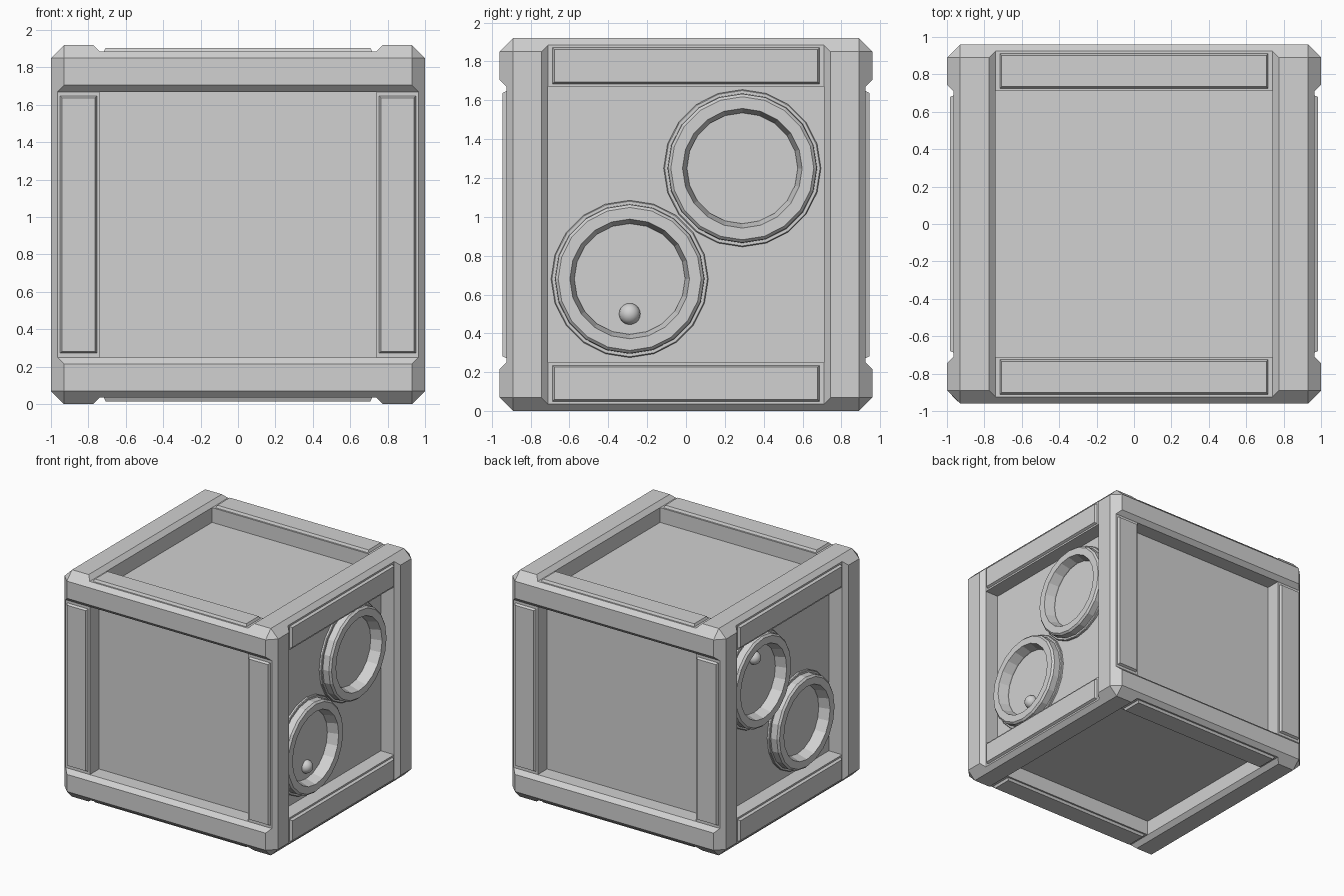
import bpy, bmesh, math
from mathutils import Vector

if "Cube" in bpy.data.objects:
    bpy.data.objects.remove(bpy.data.objects["Cube"], do_unlink=True)

HALF = (1.0, 0.96, 0.96)      # outer half sizes
INNER = (0.74, 0.71, 0.71)    # half sizes of the window inside the frame beams
STEP, RECESS = 0.035, 0.16    # depth of the low bars and of the wall panels
CENTRE = Vector((0, 0, HALF[2]))

grey = bpy.data.materials.new("light grey")
grey.use_nodes = True
grey.diffuse_color = (0.64, 0.64, 0.64, 1)
grey.node_tree.nodes["Principled BSDF"].inputs["Base Color"].default_value = (0.64, 0.64, 0.64, 1)


def finish(name, bm):
    bmesh.ops.recalc_face_normals(bm, faces=bm.faces)
    bmesh.ops.translate(bm, vec=CENTRE, verts=bm.verts)
    mesh = bpy.data.meshes.new(name)
    bm.to_mesh(mesh)
    bm.free()
    mesh.materials.append(grey)
    obj = bpy.data.objects.new(name, mesh)
    bpy.context.collection.objects.link(obj)
    return obj


def frustum(bm, n, sign, mid, low, high, d0, d1):
    """Tapered block on the face with axis n; sizes are (across beams, along beams)."""
    w, s = (n + 1) % 3, (n + 2) % 3
    verts = []
    for (hw, hs), d in ((low, d0), (high, d1)):
        for a in (-1, 1):
            for b in (-1, 1):
                p = Vector()
                p[n] = sign * (HALF[n] + d)
                p[w] = a * hw
                p[s] = mid + b * hs
                verts.append(bm.verts.new(p))
    bmesh.ops.convex_hull(bm, input=verts)


# Chamfered block with the slots and pockets cut into all six faces
bm = bmesh.new()
bmesh.ops.create_cube(bm, size=2)
bmesh.ops.scale(bm, vec=HALF, verts=bm.verts)
bmesh.ops.bevel(bm, geom=bm.edges[:], offset=0.07, segments=1, affect='EDGES')
crate = finish("crate_frame", bm)

slots, pockets, plates = bmesh.new(), bmesh.new(), bmesh.new()
for n in range(3):
    w, s = (n + 1) % 3, (n + 2) % 3
    for sign in (-1, 1):
        flare = STEP + 0.1
        frustum(slots, n, sign, 0, (INNER[w], 1.2), (INNER[w] + flare, 1.2), -STEP, 0.1)
        window = (INNER[w], INNER[s])
        frustum(pockets, n, sign, 0, window, window, -RECESS, 0.1)
        # Raised plates on the two low bars of this face
        edge = HALF[s] - STEP
        for side in (-1, 1):
            mid = side * (INNER[s] + edge) / 2
            long, short = INNER[w] - 0.02, (edge - INNER[s]) / 2 - 0.012
            frustum(plates, n, sign, mid, (long, short), (long - 0.012, short - 0.012),
                    -STEP - 0.005, -STEP + 0.02)

finish("bar_plates", plates)
bpy.context.view_layer.objects.active = crate
for name, cutter_mesh in (("slot_cutter", slots), ("pocket_cutter", pockets)):
    cutter = finish(name, cutter_mesh)
    cutter.hide_render = True
    mod = crate.modifiers.new(name, 'BOOLEAN')
    mod.operation, mod.solver, mod.object = 'DIFFERENCE', 'EXACT', cutter
    bpy.ops.object.modifier_apply(modifier=name)
    bpy.data.objects.remove(cutter, do_unlink=True)

# Round sockets: flange, wall, chamfered rim and sloping inside
PROFILE = [(0.405, -0.005), (0.405, 0.015), (0.4, 0.02), (0.385, 0.02), (0.383, 0.075),
           (0.368, 0.09), (0.308, 0.09), (0.285, 0.01), (0.285, -0.005)]
SIDES = 20
FLOOR = HALF[0] - RECESS


def socket(name, sign, y, z):
    bm = bmesh.new()
    loops = []
    for i in range(SIDES):
        a = math.tau * i / SIDES
        loops.append([bm.verts.new((sign * (FLOOR + h), y + r * math.cos(a), z + r * math.sin(a)))
                      for r, h in PROFILE])
    for i in range(SIDES):
        one, two = loops[i], loops[(i + 1) % SIDES]
        for j in range(len(PROFILE) - 1):
            bm.faces.new((one[j], one[j + 1], two[j + 1], two[j]))
    finish(name, bm)


for sign, label in ((1, "left"), (-1, "right")):
    socket(label + "_knob_socket", sign, -0.29 * sign, -0.28 * sign)
    socket(label + "_plain_socket", sign, 0.29 * sign, 0.29 * sign)
    # Small round knob inside one socket
    bm = bmesh.new()
    bmesh.ops.create_uvsphere(bm, u_segments=16, v_segments=10, radius=0.055)
    bmesh.ops.translate(bm, verts=bm.verts, vec=(sign * FLOOR, -0.29 * sign, -0.46 * sign))
    for f in bm.faces:
        f.smooth = True
    finish(label + "_knob", bm)
